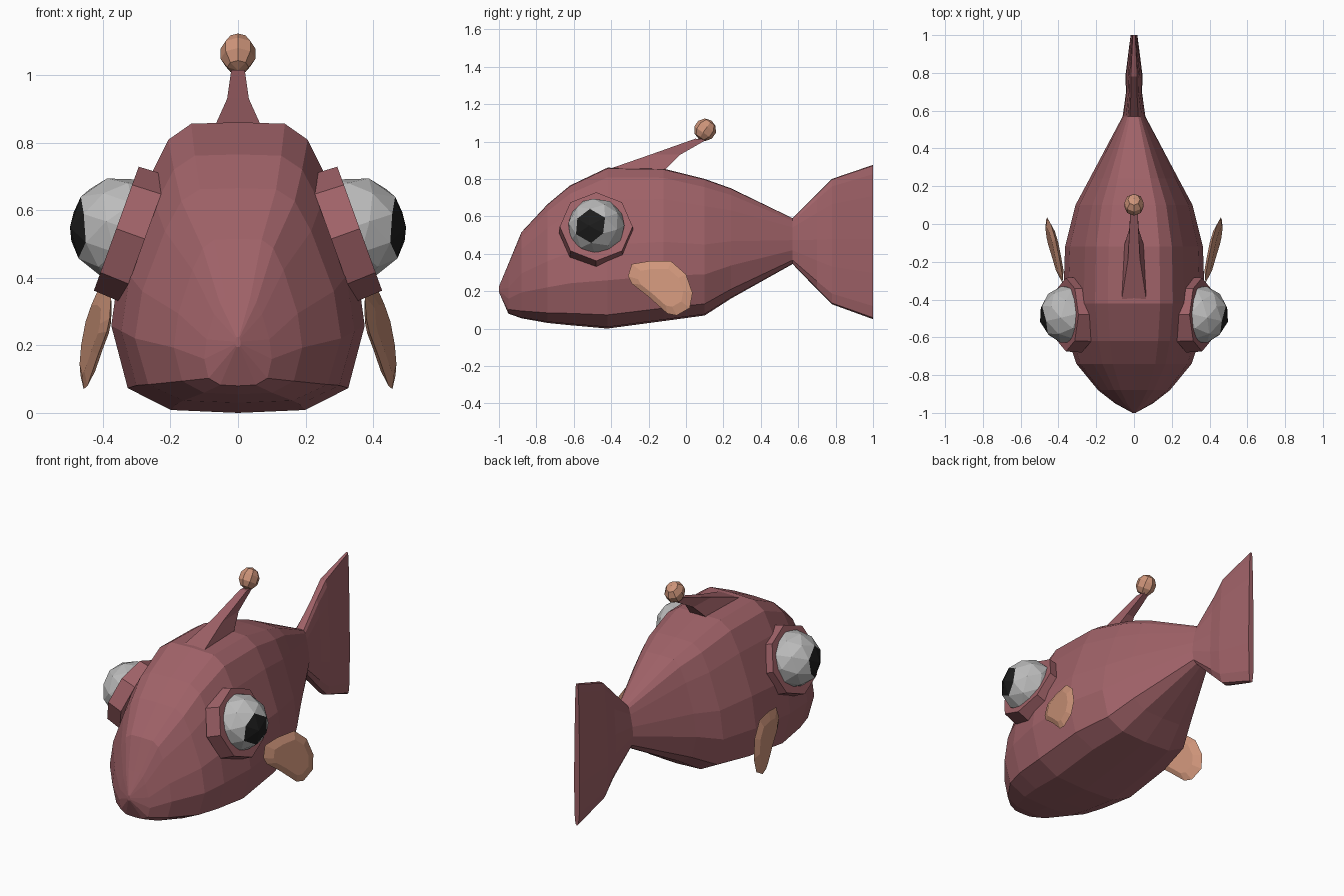
import bpy, bmesh, math
from mathutils import Vector, Matrix

if "Cube" in bpy.data.objects:
    bpy.data.objects.remove(bpy.data.objects["Cube"])


def material(name, rgb):
    m = bpy.data.materials.new(name)
    m.diffuse_color = (*rgb, 1)
    m.use_nodes = True
    m.node_tree.nodes["Principled BSDF"].inputs["Base Color"].default_value = m.diffuse_color
    return m


RED = material("dusty_red", (0.35, 0.122, 0.138))
TAN = material("tan", (0.62, 0.30, 0.195))
GREY = material("eye_grey", (0.50, 0.50, 0.50))
BLACK = material("pupil_black", (0.012, 0.012, 0.012))


def finish(bm, name, *mats):
    bmesh.ops.recalc_face_normals(bm, faces=bm.faces[:])
    me = bpy.data.meshes.new(name)
    bm.to_mesh(me)
    bm.free()
    ob = bpy.data.objects.new(name, me)
    for m in mats:
        me.materials.append(m)
    bpy.context.collection.objects.link(ob)
    return ob


def loft(bm, rings):
    """Skin a list of equal-length closed rings and cap both ends."""
    vs = [[bm.verts.new(p) for p in r] for r in rings]
    n = len(vs[0])
    for a, b in zip(vs, vs[1:]):
        for i in range(n):
            j = (i + 1) % n
            bm.faces.new((a[i], a[j], b[j], b[i]))
    bm.faces.new(vs[0])
    bm.faces.new(vs[-1])


# Body and tail: one egg-shaped section lofted along y
half = [(0, 0), (.53, .01), (.87, .085), (1, .3), (.93, .52), (.71, .8),
        (.55, .94), (.37, .995), (0, 1)]
section = half + [(-x, z) for x, z in half[-2:0:-1]]
# y, bottom z, top z, half width
stations = [(-1, .195, .225, .008), (-.95, .08, .345, .10),
            (-.88, .055, .515, .19), (-.74, .03, .665, .305),
            (-.62, .018, .765, .345), (-.42, 0, .86, .375),
            (-.12, .04, .855, .365), (.10, .07, .80, .31),
            (.24, .16, .75, .235), (.57, .345, .59, .06),
            (.70, .21, .72, .042), (.78, .13, .80, .046),
            (1, .05, .875, .018)]
bm = bmesh.new()
loft(bm, [[(x * w, y, lo + z * (hi - lo)) for x, z in section]
          for y, lo, hi, w in stations])
finish(bm, "body", RED)

# Back-leaning stalk: front y, back y, z, half width
bm = bmesh.new()
loft(bm, [[(-w, f, zf), (w, f, zf), (w * .8, b, zb), (-w * .8, b, zb)]
          for f, b, zf, zb, w in [(-.42, -.12, .85, .84, .068),
                                  (-.19, -.03, .93, .93, .032),
                                  (.05, .11, 1.015, 1.01, .02)]])
finish(bm, "stalk", RED)

# Bulb on the stalk tip
bm = bmesh.new()
bmesh.ops.create_uvsphere(
    bm, u_segments=8, v_segments=5, radius=.06,
    matrix=Matrix.Translation((0, .102, 1.063)) @ Matrix.Rotation(-.6, 4, 'X')
    @ Matrix.Diagonal((.9, 1, 1, 1)))
finish(bm, "stalk_bulb", TAN)

fin_outline = [(-.31, .28), (-.29, .345), (-.2, .36), (-.08, .36), (0, .29),
               (.035, .19), (.02, .11), (-.05, .07), (-.1, .08), (-.2, .17),
               (-.29, .24)]
fin_mid = (-.13, .225)

for side, s in (("right", 1), ("left", -1)):
    # Eyeball with a six-face pupil looking outward and slightly forward
    look = Vector((1, -.25, .03)).normalized()
    bm = bmesh.new()
    bmesh.ops.create_icosphere(bm, subdivisions=2, radius=.155)
    hub = next(v for v in bm.verts if len(v.link_edges) == 6)
    for f in hub.link_faces:
        f.material_index = 1
    turn = hub.co.normalized().rotation_difference(look).to_matrix()
    for v in bm.verts:
        v.co = turn @ v.co + Vector((.347, -.48, .545))
        v.co.x *= s
    finish(bm, side + "_eye", GREY, BLACK)

    # Eight-sided eye socket lying on the sloping cheek
    bm = bmesh.new()
    axis = Vector((.94, 0, .34))
    up = Vector((-.34, 0, .94))
    rings = []
    for d, r in ((-.06, .20), (.03, .195), (.03, .15)):
        ring = []
        for k in range(8):
            a = k * math.tau / 8
            p = (Vector((.332, -.48, .535)) + axis * d + up * r * math.cos(a)
                 + Vector((0, 1, 0)) * r * math.sin(a))
            ring.append((p.x * s, p.y, p.z))
        rings.append(ring)
    loft(bm, rings)
    finish(bm, side + "_eye_socket", RED)

    # Side fin: lens-shaped paddle swept outward to the back
    bm = bmesh.new()
    rings = []
    for k, off in ((.7, -.016), (1, 0), (.7, .016)):
        ring = []
        for y, z in fin_outline:
            y = fin_mid[0] + (y - fin_mid[0]) * k
            z = fin_mid[1] + (z - fin_mid[1]) * k
            ring.append((s * (.372 + .2 * (y + .3) + .12 * (.36 - z) + off), y, z))
        rings.append(ring)
    loft(bm, rings)
    finish(bm, side + "_fin", TAN)
